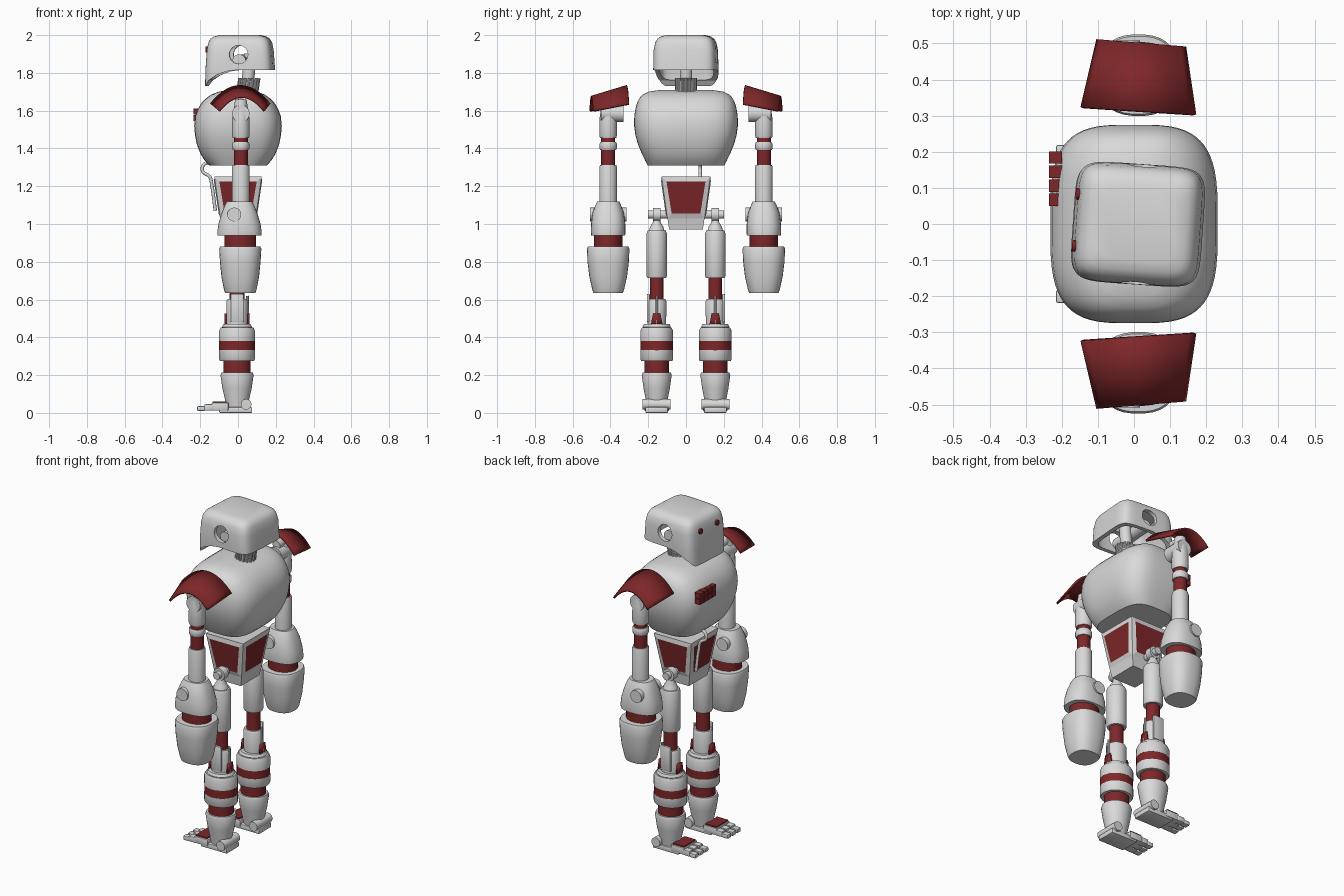
import bpy, bmesh, math
from mathutils import Vector

old = bpy.data.objects.get("Cube")
if old:
    bpy.data.objects.remove(old, do_unlink=True)


def material(name, rgb):
    m = bpy.data.materials.new(name)
    m.use_nodes = True
    m.diffuse_color = (*rgb, 1)
    m.node_tree.nodes["Principled BSDF"].inputs["Base Color"].default_value = (*rgb, 1)
    return m


GRAY = material("light_gray", (0.7, 0.7, 0.7))
RED = material("dark_red", (0.21, 0.02, 0.022))


def smooth(ob, angle=35):
    bpy.ops.object.select_all(action='DESELECT')
    ob.select_set(True)
    bpy.context.view_layer.objects.active = ob
    bpy.ops.object.shade_smooth_by_angle(angle=math.radians(angle))


def finish(name, bm, mats, shade=True):
    bmesh.ops.recalc_face_normals(bm, faces=bm.faces)
    me = bpy.data.meshes.new(name)
    bm.to_mesh(me)
    bm.free()
    for m in mats:
        me.materials.append(m)
    ob = bpy.data.objects.new(name, me)
    bpy.context.collection.objects.link(ob)
    if shade:
        smooth(ob)
    return ob


def loft_mesh(cx, cy, rings, n=2, seg=32):
    """Stack of (z, half x, half y) rings; n sets how square each ring is."""
    bm, loops = bmesh.new(), []
    for z, hx, hy in rings:
        loop = []
        for i in range(seg):
            a = math.tau * (i + 0.5) / seg
            c, s = math.cos(a), math.sin(a)
            px = math.copysign(abs(c) ** (2 / n), c)
            py = math.copysign(abs(s) ** (2 / n), s)
            loop.append(bm.verts.new((cx + hx * px, cy + hy * py, z)))
        loops.append(loop)
    for lo, hi in zip(loops, loops[1:]):
        for i in range(seg):
            j = (i + 1) % seg
            bm.faces.new((lo[i], lo[j], hi[j], hi[i]))
    bm.faces.new(loops[0])
    bm.faces.new(loops[-1])
    return bm


def loft(name, mat, cx, cy, rings, n=2, seg=32):
    return finish(name, loft_mesh(cx, cy, rings, n, seg), [mat])


def rod(name, mat, p, q, r, seg=24):
    p, q = Vector(p), Vector(q)
    bm = bmesh.new()
    bmesh.ops.create_cone(bm, cap_ends=True, segments=seg, radius1=r, radius2=r, depth=(q - p).length)
    turn = (q - p).to_track_quat('Z', 'Y').to_matrix().to_4x4()
    bm.transform(turn)
    bmesh.ops.translate(bm, verts=bm.verts, vec=(p + q) / 2)
    return finish(name, bm, [mat])


def box(name, mat, lo, hi, bevel=0.006):
    lo, hi = Vector(lo), Vector(hi)
    bm = bmesh.new()
    bmesh.ops.create_cube(bm, size=1)
    for v in bm.verts:
        v.co = (lo + hi) / 2 + v.co * (hi - lo)
    if bevel:
        bmesh.ops.bevel(bm, geom=bm.edges[:], offset=bevel, segments=2, affect='EDGES', profile=0.5)
    return finish(name, bm, [mat])


def cut(ob, cutter):
    cutter.hide_render = True
    mod = ob.modifiers.new("cut", 'BOOLEAN')
    mod.operation, mod.solver, mod.object = 'DIFFERENCE', 'EXACT', cutter
    bpy.context.view_layer.objects.active = ob
    bpy.ops.object.modifier_apply(modifier=mod.name)
    bpy.data.objects.remove(cutter, do_unlink=True)


# Head: hollow rounded shell with a front jaw and round ear openings
head = loft("head_shell", GRAY, 0.012, 0, [
    (1.70, .182, .163), (1.82, .179, .167), (1.92, .172, .165), (1.96, .164, .157),
    (1.98, .153, .146), (1.993, .135, .128), (2.0, .105, .1)], n=6, seg=64)
jaw = [(-.4, 1.6), (-.4, 1.725), (-.165, 1.73), (-.145, 1.76), (-.1, 1.79),
       (-.05, 1.808), (0, 1.815), (.4, 1.815), (.4, 1.6)]
bm = bmesh.new()
face = bm.faces.new([bm.verts.new((x, -.4, z)) for x, z in jaw])
side = bmesh.ops.extrude_face_region(bm, geom=[face])["geom"]
bmesh.ops.translate(bm, verts=[g for g in side if isinstance(g, bmesh.types.BMVert)], vec=(0, .8, 0))
cut(head, finish("jaw_cutter", bm, [GRAY]))
cut(head, loft("cavity_cutter", GRAY, 0.012, 0, [(1.6, .16, .145), (1.92, .15, .142), (1.97, .125, .12)], n=6))
cut(head, rod("ear_cutter", GRAY, (.015, -.4, 1.897), (.015, .4, 1.897), .049))
smooth(head)
parts = [head, rod("ear_core", GRAY, (.015, -.13, 1.862), (.015, .13, 1.862), .036)]
for s in (-1, 1):
    parts.append(rod("eye", RED, (-.15, s * .072, 1.925), (-.167, s * .072, 1.925), .016))
for ob in parts:
    ob.rotation_euler.z = math.radians(-4)

# Neck with a ribbed collar
rod("neck", GRAY, (.048, 0, 1.7), (.065, 0, 1.9), .033)
rod("neck_collar", GRAY, (.048, 0, 1.68), (.06, 0, 1.765), .05)
for i in range(16):
    a = math.tau * i / 16
    x, y = .052 * math.cos(a), .052 * math.sin(a)
    rod("collar_rib", GRAY, (.048 + x, y, 1.69), (.06 + x, y, 1.772), .007, 8)

# Torso with a small block badge on the chest
loft("torso", GRAY, 0, 0, [
    (1.31, .152, .203), (1.335, .176, .216), (1.37, .198, .233), (1.42, .218, .254),
    (1.47, .228, .268), (1.52, .232, .275), (1.57, .227, .274), (1.61, .212, .268),
    (1.64, .194, .26), (1.665, .17, .248), (1.685, .142, .23), (1.7, .105, .2),
    (1.708, .06, .15), (1.71, .02, .06)], n=3.4, seg=64)
for row in range(2):
    for col in range(4):
        y, z = .05 + col * .039, 1.545 + row * .036
        box("chest_badge_block", RED, (-.236, y, z), (-.2, y + .034, z + .031), 0)

# Pelvis: tapered block with a raised red panel on each side
bm = loft_mesh(0, 0, [(.97, .115, .125), (1.03, .131, .139), (1.248, .176, .182), (1.252, .176, .182)], 2, 4)
panels = [f for f in bm.faces if f.calc_area() > .03 and abs(f.normal.z) < .5 and f.calc_center_median().z > 1.1
          and len({round(v.co.z, 3) for v in f.verts}) == 2]
bmesh.ops.recalc_face_normals(bm, faces=bm.faces)
bmesh.ops.inset_individual(bm, faces=panels, thickness=.034, depth=.006)
for f in panels:
    f.material_index = 1
finish("pelvis", bm, [GRAY, RED], shade=False)

# Waist hose
curve = bpy.data.curves.new("waist_hose", 'CURVE')
curve.dimensions, curve.bevel_depth = '3D', .009
path = [(-.13, 1.33), (-.18, 1.315), (-.187, 1.28), (-.15, 1.25), (-.138, 1.2), (-.12, 1.07)]
spline = curve.splines.new('BEZIER')
spline.bezier_points.add(len(path) - 1)
for pt, (x, z) in zip(spline.bezier_points, path):
    pt.co = (x, .075, z)
    pt.handle_left_type = pt.handle_right_type = 'AUTO'
curve.materials.append(GRAY)
bpy.context.collection.objects.link(bpy.data.objects.new("waist_hose", curve))

for s in (-1, 1):
    # Shoulder pad: arched plate tapering and dropping outward
    bm, rows = bmesh.new(), []
    for t in (0, .5, 1):
        half, top, drop = .156 - .036 * t, 1.73 - .057 * t, .095 - .02 * t
        rows.append([bm.verts.new((.012 + .008 * t + half * u / 8, s * (.312 + .188 * t - .01 * u / 8),
                                   top - drop * (u / 8) ** 2)) for u in range(-8, 9)])
    for a, b in zip(rows, rows[1:]):
        for i in range(16):
            bm.faces.new((a[i], a[i + 1], b[i + 1], b[i]))
    pad = finish("shoulder_pad", bm, [RED])
    mod = pad.modifiers.new("thickness", 'SOLIDIFY')
    mod.thickness, mod.offset = .012, 0

    # Arm
    x, y = .015, s * .412
    rod("shoulder_joint", GRAY, (x, s * .33, 1.585), (x, s * .45, 1.585), .046)
    rod("shoulder_pin", GRAY, (x, s * .345, 1.64), (x, s * .4, 1.64), .025)
    loft("upper_arm", GRAY, x, y, [(1.455, .043, .043), (1.47, .047, .047), (1.56, .046, .046),
                                   (1.61, .038, .038), (1.66, .03, .03)])
    loft("arm_core", RED, x, y, [(1.3, .037, .037), (1.46, .037, .037)])
    loft("arm_ring", GRAY, x, y, [(1.392, .042, .042), (1.4, .046, .046), (1.425, .046, .046), (1.433, .042, .042)])
    loft("lower_arm", GRAY, x, y, [(1.1, .047, .047), (1.3, .047, .047), (1.312, .043, .043)])
    loft("elbow_guard", GRAY, .008, y, [(.94, .117, .09), (.955, .118, .092), (1.0, .112, .091), (1.06, .094, .083),
                                        (1.1, .078, .068), (1.12, .066, .058)], n=2.5)
    rod("elbow_disc", GRAY, (-.02, y - .096, 1.05), (-.02, y + .096, 1.05), .037)
    loft("wrist_band", RED, .012, y, [(.86, .085, .075), (.95, .085, .075)])
    loft("forearm_cuff", GRAY, .012, y, [(.635, .08, .078), (.65, .086, .084), (.72, .1, .1), (.8, .108, .11),
                                         (.868, .112, .113), (.88, .107, .108)], n=2.5)

    # Hip joint and thigh
    x, y = -.005, s * .155
    rod("hip_axle", GRAY, (x, s * .09, 1.05), (x, s * .2, 1.05), .022)
    rod("hip_disc", GRAY, (x, s * .135, 1.05), (x, s * .175, 1.05), .036)
    loft("hip_socket", GRAY, x, y, [(.95, .045, .045), (.985, .035, .035), (1.01, .02, .02), (1.04, .018, .018)])
    loft("thigh", GRAY, x, y, [(.715, .052, .05), (.725, .056, .054), (.95, .056, .054), (.965, .05, .048)])
    loft("thigh_core", RED, x, y, [(.44, .04, .037), (.74, .04, .037)])

    # Knee sleeve with a red rear wedge and a side flange
    loft("knee_sleeve", GRAY, x, y, [(.47, .055, .05), (.59, .057, .052), (.602, .05, .046)])
    bm = bmesh.new()
    for sx in (-1, 1):
        bm.faces.new([bm.verts.new((x + sx * .061, y + a, z)) for a, z in
                      ((-.032, .46), (.032, .46), (.02, .525), (-.02, .525))])
    wedge = finish("knee_wedge", bm, [RED])
    mod = wedge.modifiers.new("thickness", 'SOLIDIFY')
    mod.thickness, mod.offset = .009, 0
    box("knee_flange", GRAY, (x - .035, y + s * .044 - .008, .48), (x + .035, y + s * .044 + .008, .63))
    rod("knee_rod", GRAY, (.055, y, .44), (.05, y, .62), .007, 10)

    # Calf with red band
    loft("calf_cap", GRAY, x, y, [(.44, .07, .065), (.455, .08, .075), (.47, .072, .068)])
    loft("calf_upper", GRAY, x, y, [(.38, .095, .087), (.435, .095, .087), (.452, .087, .079)])
    loft("calf_band", RED, x, y, [(.33, .095, .086), (.382, .095, .086)])
    loft("calf_lower", GRAY, x, y, [(.275, .09, .082), (.283, .095, .087), (.332, .095, .087)])
    loft("ankle_band", RED, x, y, [(.2, .072, .066), (.28, .072, .066)])
    loft("boot", GRAY, x, y, [(.015, .055, .05), (.07, .064, .058), (.13, .078, .07), (.2, .088, .08), (.215, .083, .075)])

    # Foot with three jointed toes
    rod("heel_disc", GRAY, (.043, y - .074, .045), (.043, y + .074, .045), .028)
    box("foot_sole", GRAY, (-.1, y - .06, 0), (.075, y + .06, .03))
    box("foot_bridge", GRAY, (-.14, y - .064, .012), (-.05, y + .064, .054))
    box("foot_plate", RED, (-.134, y - .056, .052), (-.06, y + .056, .061), 0)
    for k in (-1, 0, 1):
        ty = y + k * .046
        box("toe_base", GRAY, (-.178, ty - .02, .012), (-.13, ty + .02, .046))
        box("toe_tip", GRAY, (-.216, ty - .018, .01), (-.174, ty + .018, .036))
